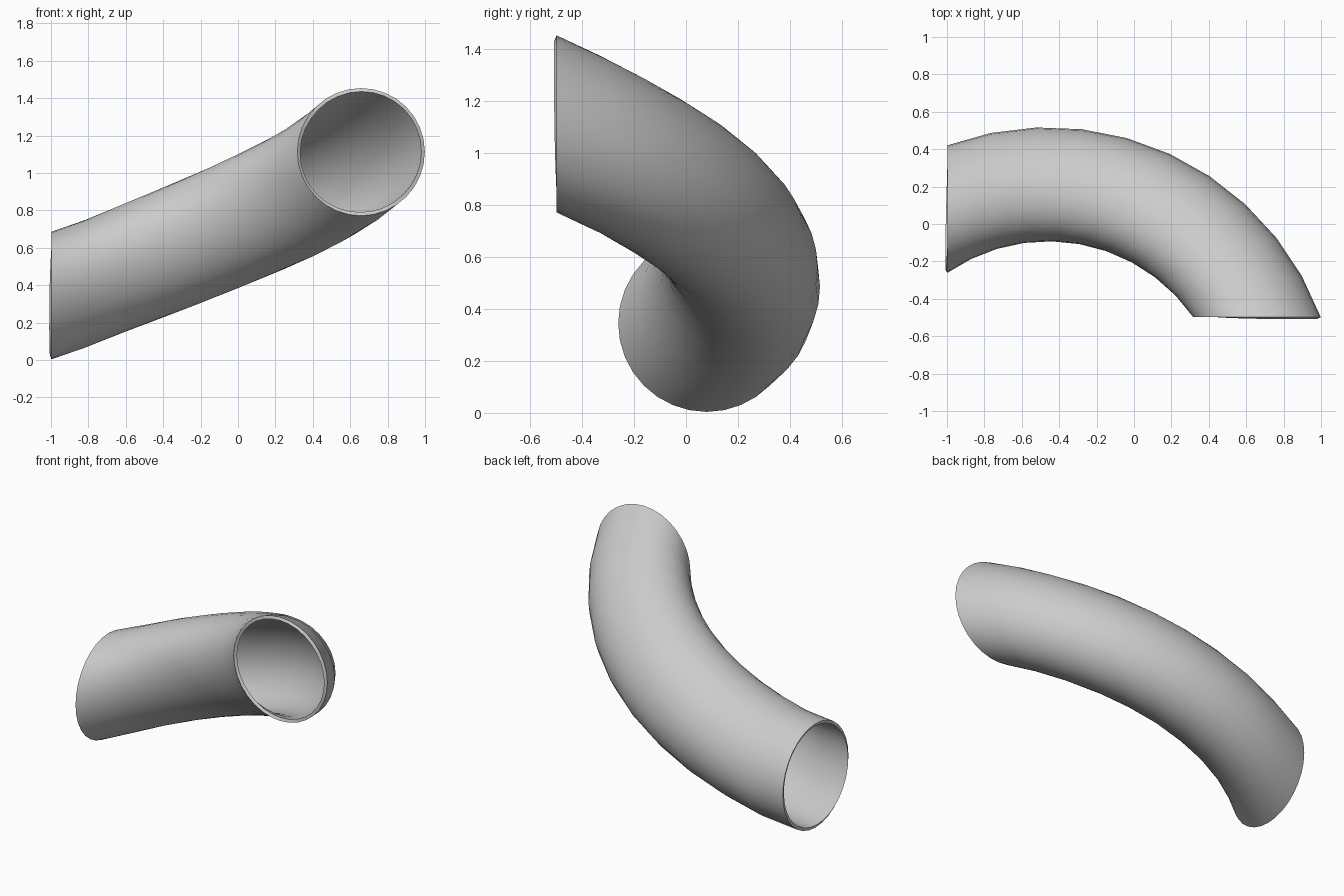
import bpy, bmesh, math
from mathutils import Vector

if "Cube" in bpy.data.objects:
    bpy.data.objects.remove(bpy.data.objects["Cube"])

RINGS, SIDES, R_TUBE, R_BEND = 11, 32, 0.341, 1.24
CENTRE = Vector((-0.459, -1.037, 0))
HEIGHTS = [0.345, 0.408, 0.485, 0.562, 0.640, 0.718, 0.796, 0.873, 0.952, 1.034, 1.113]

bm = bmesh.new()
rings = []
# Upright circular rings climbing along a quarter-turn arc, each turned 9 degrees
for k in range(RINGS):
    phi = math.radians(115.75 - 9 * k)
    turn = math.radians(90 - 9 * k)
    mid = CENTRE + R_BEND * Vector((math.cos(phi), math.sin(phi), 0))
    mid.z = HEIGHTS[k]
    side = Vector((math.cos(turn), math.sin(turn), 0))
    ring = []
    for i in range(SIDES):
        a = 2 * math.pi * i / SIDES
        ring.append(bm.verts.new(mid + R_TUBE * (side * math.cos(a) + Vector((0, 0, math.sin(a))))))
    rings.append(ring)

# Tube wall
for r0, r1 in zip(rings, rings[1:]):
    for i in range(SIDES):
        j = (i + 1) % SIDES
        bm.faces.new((r0[i], r0[j], r1[j], r1[i]))

# Make the wall face outwards
bm.normal_update()
f = bm.faces[:][0] if not hasattr(bm.faces, "ensure_lookup_table") else (bm.faces.ensure_lookup_table() or bm.faces[0])
axis = sum((v.co for v in rings[0] + rings[1]), Vector()) / (2 * SIDES)
if f.normal.dot(f.calc_center_median() - axis) < 0:
    bmesh.ops.reverse_faces(bm, faces=bm.faces[:])

mesh = bpy.data.meshes.new("bent_pipe")
bm.to_mesh(mesh)
bm.free()
pipe = bpy.data.objects.new("bent_pipe", mesh)
bpy.context.collection.objects.link(pipe)

# Thin wall, open at both ends
wall = pipe.modifiers.new("wall", 'SOLIDIFY')
wall.thickness = 0.02
wall.offset = -1

bpy.context.view_layer.objects.active = pipe
pipe.select_set(True)
bpy.ops.object.modifier_apply(modifier="wall")
bpy.ops.object.shade_smooth_by_angle(angle=math.radians(40))
